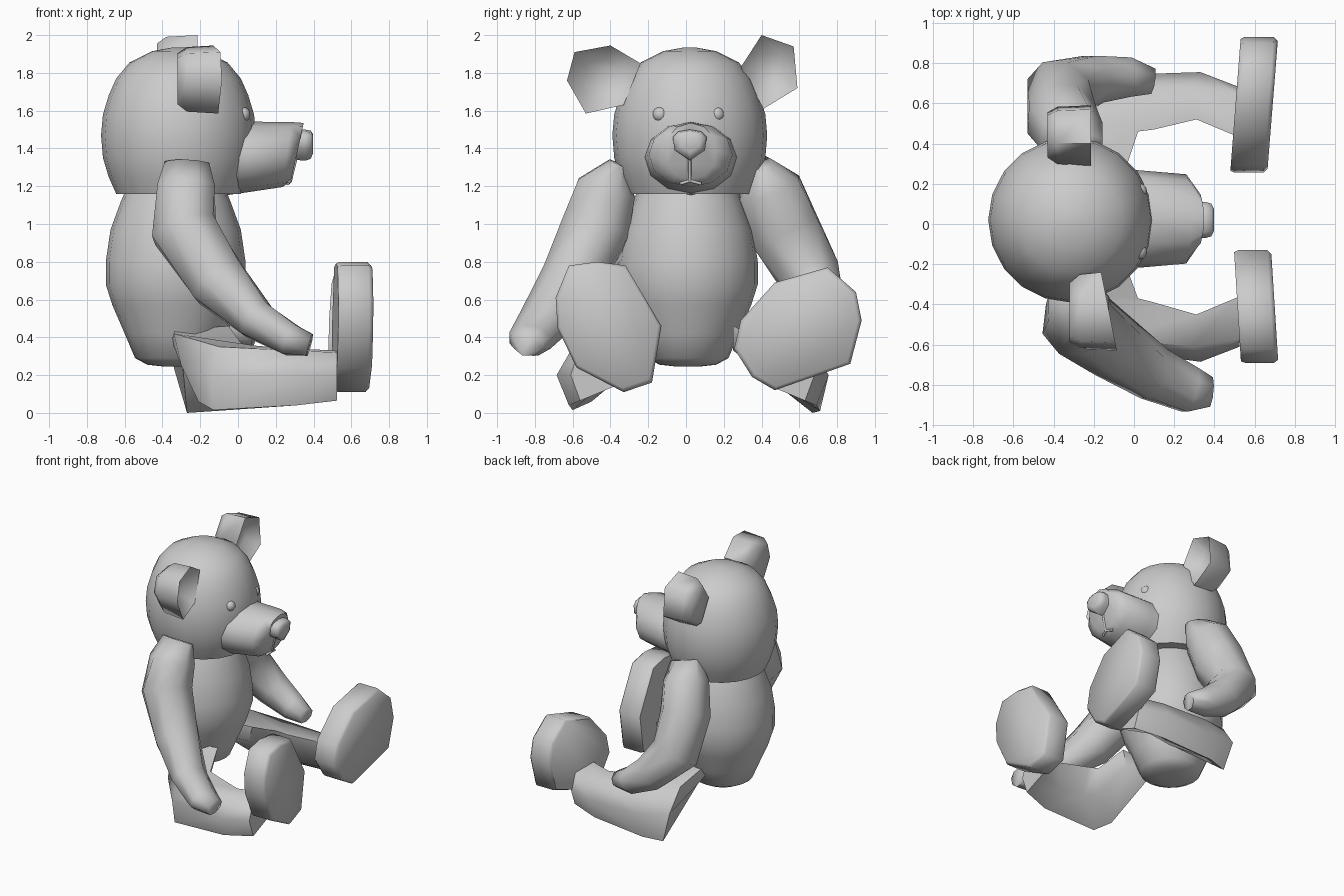
import bpy, bmesh
from math import sin, cos, pi, radians
from mathutils import Vector

if "Cube" in bpy.data.objects:
    bpy.data.objects.remove(bpy.data.objects["Cube"])


def loft(name, rings, angle=40):
    """Skin a list of equal-length rings and cap both ends."""
    bm = bmesh.new()
    rows = [[bm.verts.new(p) for p in r] for r in rings]
    n = len(rows[0])
    for a, b in zip(rows, rows[1:]):
        for i in range(n):
            j = (i + 1) % n
            bm.faces.new((a[i], a[j], b[j], b[i]))
    bm.faces.new(rows[0][::-1])
    bm.faces.new(rows[-1])
    bmesh.ops.recalc_face_normals(bm, faces=bm.faces)
    me = bpy.data.meshes.new(name)
    bm.to_mesh(me)
    bm.free()
    me.shade_smooth()
    me.set_sharp_from_angle(angle=radians(angle))
    ob = bpy.data.objects.new(name, me)
    bpy.context.collection.objects.link(ob)
    return ob


def circle_z(cx, cy, z, r, n=20):
    return [(cx + r * cos(2 * pi * i / n), cy + r * sin(2 * pi * i / n), z) for i in range(n)]


def tube(name, path):
    """Octagonal limb along (x, y, z, radius in the xz plane, radius sideways)."""
    pts = [Vector(p[:3]) for p in path]
    rings = []
    for i, p in enumerate(pts):
        t = (pts[min(i + 1, len(pts) - 1)] - pts[max(i - 1, 0)]).normalized()
        u = Vector((0, 1, 0)).cross(t).normalized()
        v = t.cross(u)
        ru, rv = path[i][3:]
        rings.append([p + u * ru * cos(pi * k / 4 + pi / 8) * 1.06
                      + v * rv * sin(pi * k / 4 + pi / 8) * 1.06 for k in range(8)])
    return loft(name, rings, 75)


def plate(outline, x_at, scale):
    """Scaled yz outline placed at x given by x_at(y, z)."""
    cy = sum(p[0] for p in outline) / len(outline)
    cz = sum(p[1] for p in outline) / len(outline)
    return [(x_at(y, z), cy + (y - cy) * scale, cz + (z - cz) * scale) for y, z in outline]


# Head and body: turned profiles of (radius, z)
head = [(.33, 1.16), (.37, 1.25), (.40, 1.35), (.41, 1.47), (.40, 1.58), (.37, 1.68),
        (.33, 1.77), (.26, 1.855), (.14, 1.915), (.03, 1.935)]
loft("head", [circle_z(-.315, .02, z, r) for r, z in head])
body = [(.06, .245), (.15, .255), (.215, .29), (.27, .42), (.335, .57), (.37, .68), (.37, .80),
        (.345, .97), (.29, 1.12), (.26, 1.19)]
loft("body", [circle_z(-.33, .01, z, r) for r, z in body])


# Snout: rounded sections with a front that slopes back at the chin
def snout_ring(x, cz, ry, rz, tilt):
    return [(x + tilt * rz * sin(a), .025 + ry * cos(a), cz + rz * sin(a))
            for a in (2 * pi * i / 12 for i in range(12))]


loft("snout", [snout_ring(-.08, 1.35, .25, .20, 0), snout_ring(.05, 1.355, .24, .187, 0),
               snout_ring(.26, 1.368, .222, .172, .13), snout_ring(.315, 1.385, .14, .15, .22)], 65)

# Nose
nose = [(-.07, 1.46), (-.04, 1.49), (.02, 1.50), (.08, 1.49), (.11, 1.46), (.10, 1.39),
        (.02, 1.335), (-.06, 1.39)]
loft("nose", [plate(nose, lambda y, z: .30, .95), plate(nose, lambda y, z: .355, 1),
              plate(nose, lambda y, z: .385, .9), plate(nose, lambda y, z: .398, .6)], 65)

# Mouth stitching
for pts in ([(.31, .02, 1.36), (.277, .02, 1.225)],
            [(.277, .02, 1.228), (.262, -.03, 1.213)],
            [(.277, .02, 1.228), (.262, .08, 1.213)]):
    cu = bpy.data.curves.new("mouth", 'CURVE')
    cu.dimensions = '3D'
    cu.bevel_depth = .009
    cu.bevel_resolution = 1
    sp = cu.splines.new('POLY')
    sp.points.add(1)
    for q, c in zip(sp.points, pts):
        q.co = (*c, 1)
    bpy.context.collection.objects.link(bpy.data.objects.new("mouth", cu))

# Eyes
for y in (-.137, .163):
    bpy.ops.mesh.primitive_uv_sphere_add(segments=12, ring_count=8, radius=.04, location=(.025, y, 1.58))
    bpy.context.object.name = "eye"
    bpy.ops.object.shade_smooth()

# Ears: dished cups opening forward, the last ring sinks back into the cup
ear_l = [(.29, 1.83), (.40, 2.0), (.57, 1.94), (.59, 1.72), (.41, 1.61)]
ear_r = [(-.63, 1.76), (-.59, 1.91), (-.40, 1.945), (-.24, 1.85), (-.33, 1.63), (-.53, 1.585)]
for outline, x, k in ((ear_l, -.43, 0), (ear_r, -.32, -.2)):
    front = lambda y, z: x + .215 + k * (y + .53)
    loft("ear", [plate(outline, lambda y, z: x, .75), plate(outline, lambda y, z: x + .05, .95),
                 plate(outline, front, 1),
                 plate(outline, lambda y, z: front(y, z) - .09, .55)], 75)

# Arms
tube("right_arm", [(-.27, -.36, 1.32, .12, .05), (-.275, -.42, 1.19, .155, .16),
                   (-.285, -.475, .97, .175, .185), (-.10, -.61, .69, .155, .16),
                   (.10, -.745, .49, .105, .135), (.28, -.825, .385, .085, .115),
                   (.38, -.835, .36, .06, .075)])
tube("left_arm", [(-.27, .40, 1.32, .12, .05), (-.31, .44, 1.19, .155, .17),
                  (-.36, .52, .97, .17, .19), (-.37, .66, .72, .165, .16),
                  (-.20, .72, .54, .13, .12), (-.03, .73, .44, .095, .10),
                  (.09, .71, .41, .06, .065)])

# Legs: thigh runs outwards from the hip, then bends forward to the foot
hip = [(-.33, -.18, .44), (-.05, -.18, .46), (-.08, -.18, .34), (-.30, -.18, .33), (-.35, -.18, .38)]
shin = [[(.29, -.61, .33), (.31, -.45, .34), (.31, -.47, .14), (.31, -.62, .04), (.33, -.685, .20)],
        [(.525, -.57, .32), (.525, -.36, .33), (.525, -.38, .14), (.525, -.56, .065), (.525, -.61, .20)]]
right = [[(-.34, -.36, .42), (.02, -.37, .365), (.00, -.42, .18), (-.21, -.50, .06), (-.30, -.44, .25)],
         [(-.10, -.57, .35), (.10, -.39, .355), (.10, -.44, .15), (-.13, -.60, .015), (-.14, -.62, .20)]]
left = [[(-.35, -.50, .41), (.02, -.39, .365), (.00, -.44, .17), (-.27, -.60, .0), (-.34, -.62, .24)],
        [(-.10, -.60, .35), (.10, -.40, .355), (.10, -.45, .13), (-.12, -.64, .01), (-.13, -.67, .20)]]
loft("right_leg", [hip] + right + shin, 62)
loft("left_leg", [[(x, .07 - y, z) for x, y, z in r] for r in [hip] + left + shin], 62)

# Feet: thick rounded soles, slightly turned
foot_r = [(-.62, .78), (-.47, .80), (-.32, .78), (-.13, .46), (-.18, .16), (-.33, .11),
          (-.58, .24), (-.68, .45), (-.69, .61)]
foot_l = [(.75, .77), (.90, .64), (.93, .49), (.87, .26), (.47, .12), (.35, .19),
          (.255, .34), (.29, .49), (.47, .69)]
for name, outline, x0, k in (("right_foot", foot_r, .49, -.06), ("left_foot", foot_l, .46, .075)):
    loft(name, [plate(outline, lambda y, z: x0 + k * y, .97),
                plate(outline, lambda y, z: x0 + .02 + k * y, 1),
                plate(outline, lambda y, z: x0 + .165 + k * y, 1),
                plate(outline, lambda y, z: x0 + .185 + k * y, .94)], 60)
